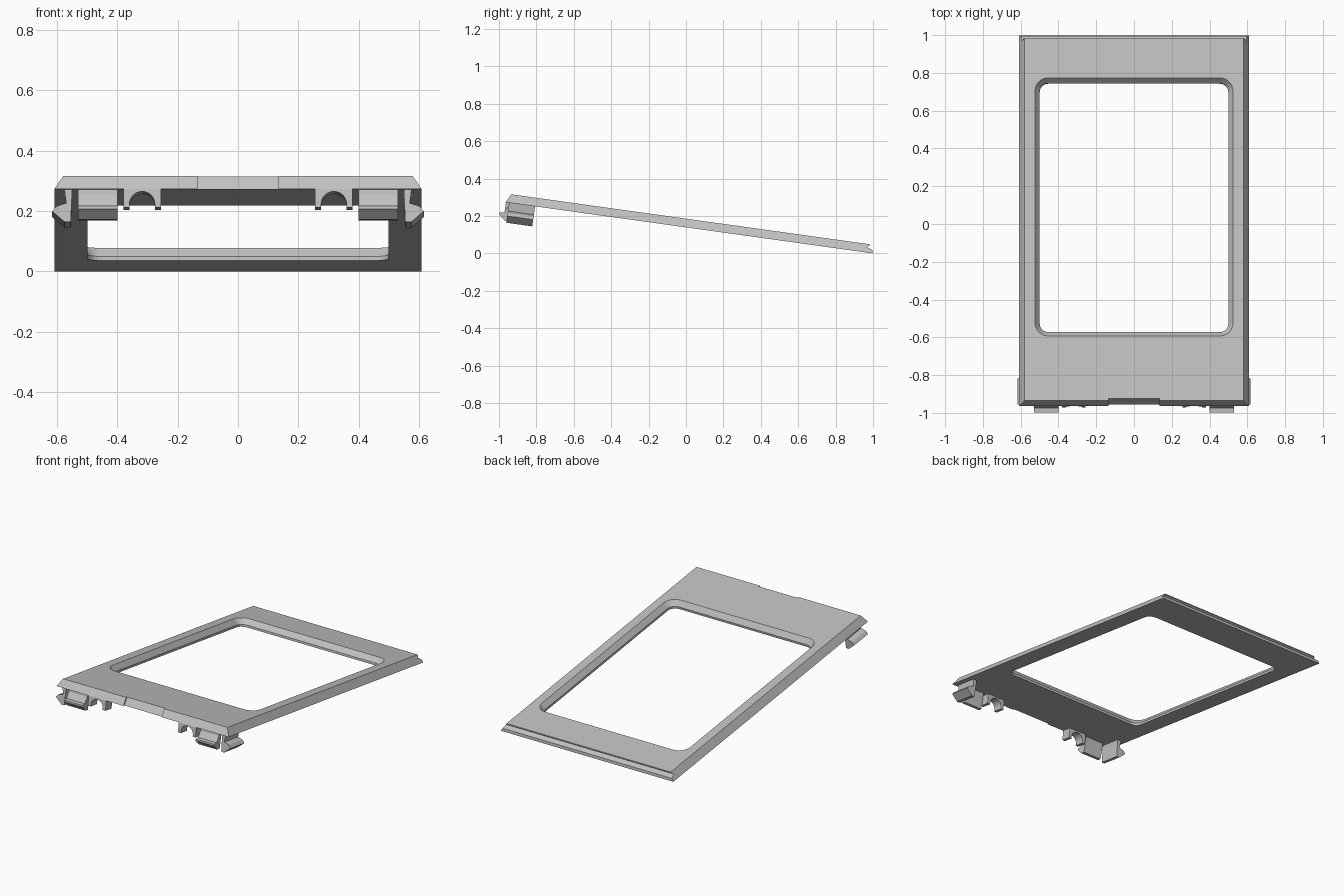
import bpy, bmesh
from math import cos, sin, pi, radians
from mathutils import Matrix

cube = bpy.data.objects.get("Cube")
if cube:
    bpy.data.objects.remove(cube, do_unlink=True)

grey = bpy.data.materials.new("plain grey")
grey.use_nodes = True
COLOUR = (0.53, 0.53, 0.53, 1)
grey.diffuse_color = COLOUR
grey.node_tree.nodes["Principled BSDF"].inputs["Base Color"].default_value = COLOUR

# Parts are laid out on a flat frame, then tipped down towards the back
TILT = Matrix.Translation((0, 0, 0.139)) @ Matrix.Rotation(radians(-7.93), 4, 'X')
THICK = 0.046


def loft(name, rings):
    """Skin a stack of equal-length point rings and cap both ends."""
    bm = bmesh.new()
    loops = [[bm.verts.new(p) for p in ring] for ring in rings]
    n = len(loops[0])
    for a, b in zip(loops, loops[1:]):
        for i in range(n):
            j = (i + 1) % n
            bm.faces.new((a[i], a[j], b[j], b[i]))
    bm.faces.new(loops[0])
    bm.faces.new(loops[-1])
    bmesh.ops.recalc_face_normals(bm, faces=bm.faces)
    mesh = bpy.data.meshes.new(name)
    bm.to_mesh(mesh)
    bm.free()
    mesh.materials.append(grey)
    ob = bpy.data.objects.new(name, mesh)
    bpy.context.collection.objects.link(ob)
    return ob


def along_x(name, profile, x0, x1):
    return loft(name, [[(x, y, z) for y, z in profile] for x in (x0, x1)])


def along_y(name, profile, y0, y1):
    return loft(name, [[(x, y, z) for x, z in profile] for y in (y0, y1)])


def cut(ob, cutter):
    cutter.hide_render = True
    mod = ob.modifiers.new("cut", 'BOOLEAN')
    mod.operation, mod.solver, mod.object = 'DIFFERENCE', 'EXACT', cutter
    deps = bpy.context.evaluated_depsgraph_get()
    ob.data = bpy.data.meshes.new_from_object(ob.evaluated_get(deps))
    ob.modifiers.clear()
    bpy.data.objects.remove(cutter, do_unlink=True)


def rounded_rect(hx, hy, r, cy, z, steps=6):
    pts = []
    for k, (sx, sy) in enumerate([(1, 1), (-1, 1), (-1, -1), (1, -1)]):
        for i in range(steps + 1):
            a = pi / 2 * (k + i / steps)
            pts.append((sx * (hx - r) + r * cos(a), cy + sy * (hy - r) + r * sin(a), z))
    return pts


# Frame plate: bevelled front, grooved back edge, sloping sides
edge = [(-0.974, 0), (-0.95, THICK), (0.985, THICK), (0.987, 0.04),
        (0.972, 0.028), (1.003, 0.018), (1.007, 0)]


def half_width(z):
    return 0.609 - 0.029 * z / THICK


plate = loft("frame_plate", [[(s * half_width(z), y, z) for y, z in edge] for s in (-1, 1)])

# Window opening with a straight lower wall and a sloped upper wall
window = loft("window_cutter", [
    rounded_rect(0.499 + d, 0.665 + d, 0.045 + d, 0.085, z)
    for d, z in [(0, -0.02), (0, 0.014), (0.036, 0.06)]])
cut(plate, window)

# Shallow finger recess in the front edge
recess = along_x("recess_cutter",
                 [(-1.02, -0.01), (-0.969, -0.01), (-0.935, 0.056), (-1.02, 0.056)],
                 -0.135, 0.135)
cut(plate, recess)
parts = [plate]

# Clips under the front corners, mirrored left and right
front_hook = [(-0.93, 0.002), (-0.955, 0.002), (-0.956, -0.018), (-0.975, -0.055),
              (-0.999, -0.06), (-0.999, -0.07), (-0.962, -0.1), (-0.938, -0.1)]
side_hook = [(0.55, 0.002), (0.576, 0.002), (0.57, -0.045), (0.602, -0.055),
             (0.617, -0.072), (0.575, -0.108), (0.555, -0.108)]
arch = [(0.38, 0.002), (0.38, -0.062), (0.36, -0.062)]
arch += [(0.318 + 0.042 * cos(a), -0.05 + 0.042 * sin(a))
         for a in [pi * i / 12 for i in range(13)]]
arch += [(0.276, -0.062), (0.256, -0.062), (0.256, 0.002)]

for side, s in (("left", 1), ("right", -1)):
    parts.append(along_x(side + "_front_clip", front_hook, s * 0.4, s * 0.53))
    parts.append(along_y(side + "_side_clip", [(s * x, z) for x, z in side_hook], -0.955, -0.815))
    parts.append(along_y(side + "_arch_bracket", [(s * x, z) for x, z in arch], -0.972, -0.91))

for ob in parts:
    ob.data.transform(TILT)
